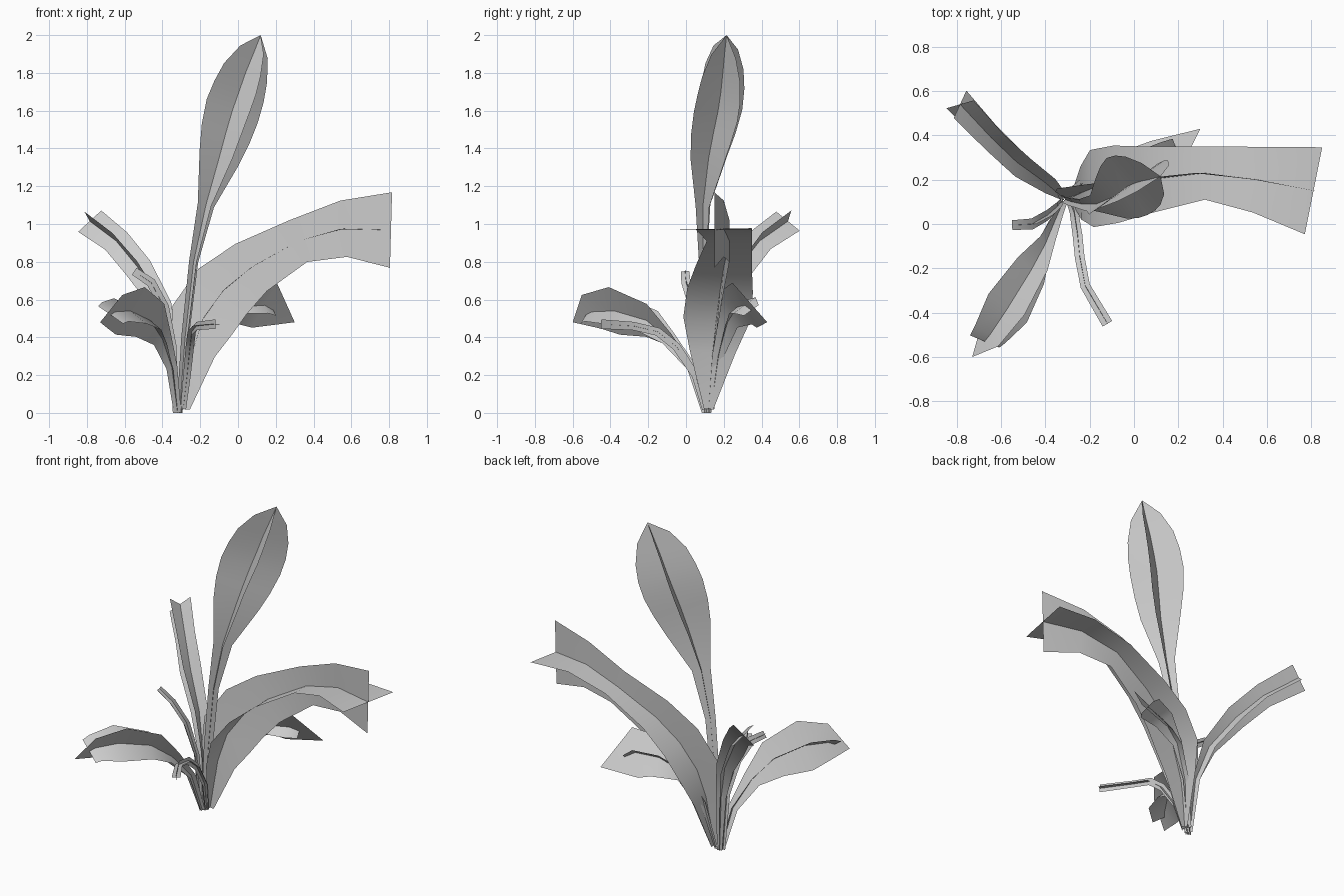
import bpy
from mathutils import Vector


def leaf(name, ref, stations, cross=1.0, tip_cross=None):
    """Leaf made of two crossed ribbons; stations are (x, y, z, half width)."""
    pts = [Vector(s[:3]) for s in stations]
    n = len(pts)
    verts, faces = [], []
    for k in range(2):
        start = len(verts)
        for i, p in enumerate(pts):
            t = (pts[min(i + 1, n - 1)] - pts[max(i - 1, 0)]).normalized()
            r = Vector(ref)
            side = (r - t * r.dot(t)).normalized()
            w = stations[i][3]
            if k:
                side = t.cross(side)
                w *= cross
                if tip_cross is not None:
                    # blunt, shorter second ribbon
                    if i == n - 1:
                        p, w = pts[-1].lerp(pts[-2], 0.7), tip_cross
            for s in (-1, 0, 1):
                q = p + side * w * s
                q.z = max(q.z, 0)
                verts.append(q)
        for i in range(n - 1):
            for j in range(2):
                a = start + i * 3 + j
                faces.append((a, a + 1, a + 4, a + 3))
    me = bpy.data.meshes.new(name)
    me.from_pydata(verts, [], faces)
    me.validate()
    for f in me.polygons:
        f.use_smooth = True
    ob = bpy.data.objects.new(name, me)
    bpy.context.collection.objects.link(ob)


# tall upright pointed leaf
leaf("tall_leaf", (0.8, 0.58, 0), [
    (-.31, .11, 0, .02), (-.28, .10, .4, .025), (-.235, .09, .8, .03),
    (-.17, .09, 1.1, .055), (-.10, .12, 1.35, .135), (-.065, .145, 1.48, .165),
    (-.03, .17, 1.6, .18), (.005, .185, 1.7, .175), (.04, .195, 1.8, .155),
    (.085, .205, 1.91, .1), (.12, .215, 2.0, 0)], .88)

# broad arching leaf to the right
leaf("arching_leaf", (0, 1, 0), [
    (-.28, .12, .02, .025), (-.24, .14, .32, .12), (-.19, .16, .49, .175),
    (-.08, .18, .645, .175), (.07, .20, .77, .15), (.32, .23, .91, .12),
    (.56, .20, .975, .15), (.81, .15, .968, .2)])

# blunt leaf to the back left
leaf("back_left_leaf", (.1, .06, .13), [
    (-.32, .12, 0, .015), (-.345, .14, .35, .03), (-.405, .19, .57, .055),
    (-.53, .28, .77, .075), (-.645, .39, .91, .075), (-.785, .54, 1.015, .085)])

# low pointed leaf to the front left
leaf("front_left_leaf", (.15, -.06, .25), [
    (-.32, .10, 0, .02), (-.35, .03, .24, .03), (-.40, -.09, .39, .055),
    (-.465, -.21, .49, .115), (-.57, -.38, .54, .15), (-.65, -.50, .535, .11),
    (-.73, -.60, .48, 0)], .85, .085)

# low pointed leaf to the back right
leaf("back_right_leaf", (.1, -.14, .24), [
    (-.30, .13, .02, .02), (-.24, .17, .30, .03), (-.14, .22, .48, .06),
    (0, .27, .56, .12), (.14, .31, .57, .15), (.30, .43, .48, 0)], .5, .05)

# narrow curling shoot at the front
leaf("front_shoot", (1, 0, 0), [
    (-.29, .10, .02, .015), (-.27, .05, .2, .02), (-.255, -.05, .35, .022),
    (-.245, -.15, .43, .022), (-.22, -.28, .46, .022), (-.12, -.45, .47, .025)])

# narrow shoot at the left
leaf("left_shoot", (0, 1, 0), [
    (-.33, .10, 0, .015), (-.345, .08, .35, .02), (-.39, .04, .56, .025),
    (-.46, .0, .69, .025), (-.55, -.005, .75, .022)])
